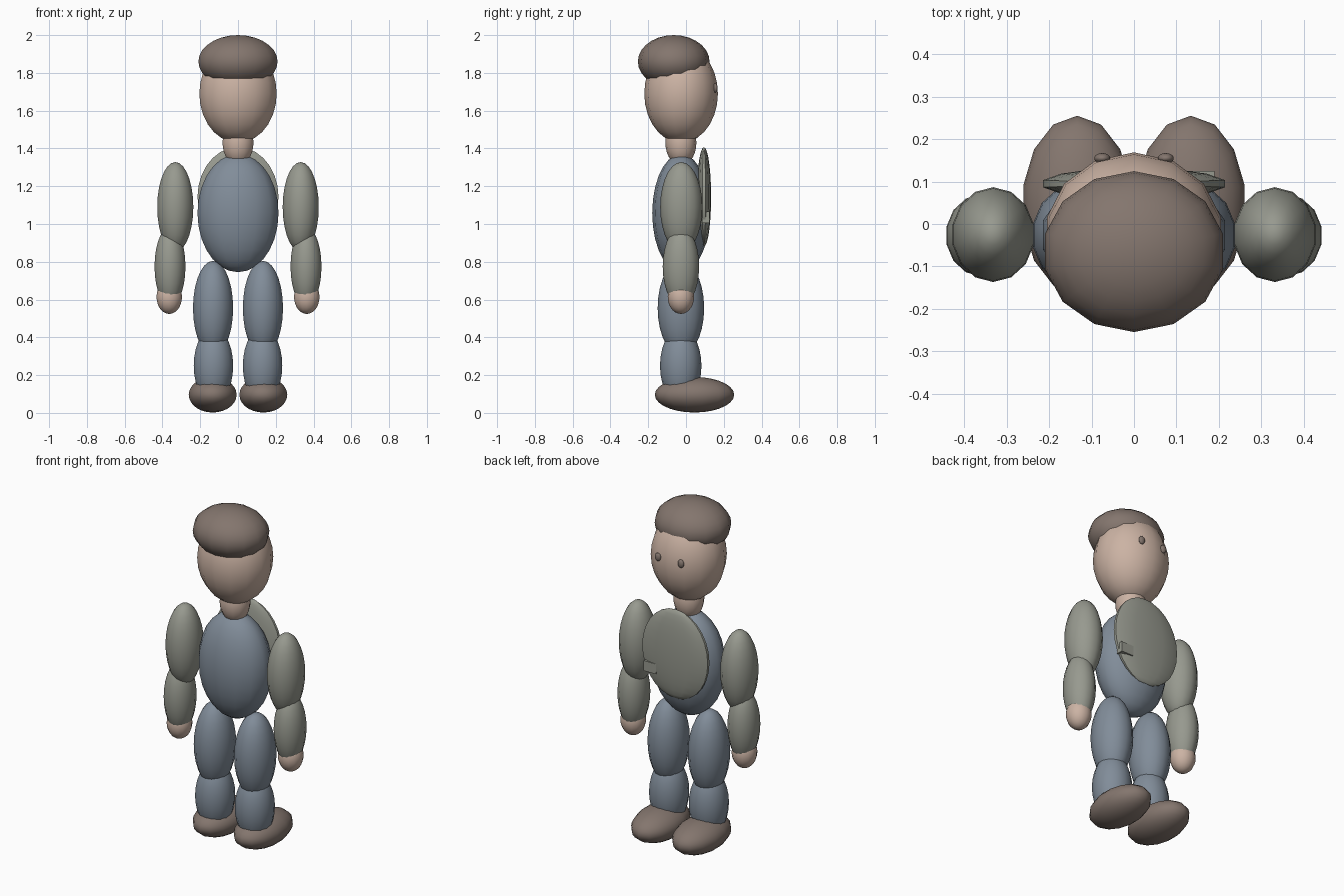
import bpy, math

if "Cube" in bpy.data.objects:
    bpy.data.objects.remove(bpy.data.objects["Cube"])


def material(name, rgb):
    m = bpy.data.materials.new(name)
    m.diffuse_color = (*rgb, 1)
    m.use_nodes = True
    m.node_tree.nodes["Principled BSDF"].inputs["Base Color"].default_value = m.diffuse_color
    return m


SKIN = material("skin", (0.60, 0.45, 0.37))
BROWN = material("brown", (0.23, 0.18, 0.155))
GREY = material("grey_green", (0.31, 0.32, 0.275))
BLUE = material("slate_blue", (0.22, 0.265, 0.32))


def finish(name, mat):
    ob = bpy.context.object
    ob.name = ob.data.name = name
    ob.data.materials.append(mat)
    return ob


def ellipsoid(name, centre, radii, mat):
    """Smooth stretched ball with a fourteen-sided outline."""
    bpy.ops.mesh.primitive_uv_sphere_add(segments=14, ring_count=14, radius=1, location=centre)
    # the outline is flat-sided along y, so widen it to reach full depth
    bpy.context.object.scale = (radii[0], radii[1] / math.cos(math.pi / 14), radii[2])
    bpy.ops.object.transform_apply(location=False, rotation=False, scale=True)
    bpy.ops.object.shade_smooth_by_angle(angle=math.radians(40))
    return finish(name, mat)


# Head, hair and neck
ellipsoid("head", (0, -0.026, 1.69), (0.21, 0.19, 0.26), SKIN)
ellipsoid("hair", (0, -0.065, 1.86), (0.215, 0.185, 0.14), BROWN)
ellipsoid("neck", (0, -0.027, 1.43), (0.084, 0.08, 0.12), SKIN)

# Body and chest panel
ellipsoid("torso", (0, -0.026, 1.058), (0.22, 0.149, 0.313), BLUE)
ellipsoid("chest_panel", (0, 0.095, 1.144), (0.22, 0.037, 0.263), GREY)

# Small pocket half sunk in the panel
bpy.ops.mesh.primitive_cube_add(size=1, location=(0.15, 0.105, 1.035))
bpy.context.object.scale = (0.08, 0.04, 0.06)
bpy.ops.object.transform_apply(location=False, rotation=False, scale=True)
finish("pocket", GREY)

# Paired parts: name, centre, radii, material
pairs = [
    ("eye", (0.075, 0.155, 1.72), (0.019, 0.012, 0.024), BROWN),
    ("upper_arm", (0.332, -0.025, 1.09), (0.098, 0.109, 0.238), GREY),
    ("forearm", (0.36, -0.027, 0.775), (0.084, 0.094, 0.21), GREY),
    ("hand", (0.364, -0.027, 0.614), (0.069, 0.068, 0.09), SKIN),
    ("thigh", (0.132, -0.027, 0.555), (0.109, 0.12, 0.25), BLUE),
    ("shin", (0.13, -0.028, 0.25), (0.107, 0.107, 0.20), BLUE),
    ("shoe", (0.134, 0.045, 0.096), (0.13, 0.205, 0.094), BROWN),
]
for name, (x, y, z), radii, mat in pairs:
    for side, s in (("left", -1), ("right", 1)):
        ellipsoid(f"{side}_{name}", (s * x, y, z), radii, mat)
